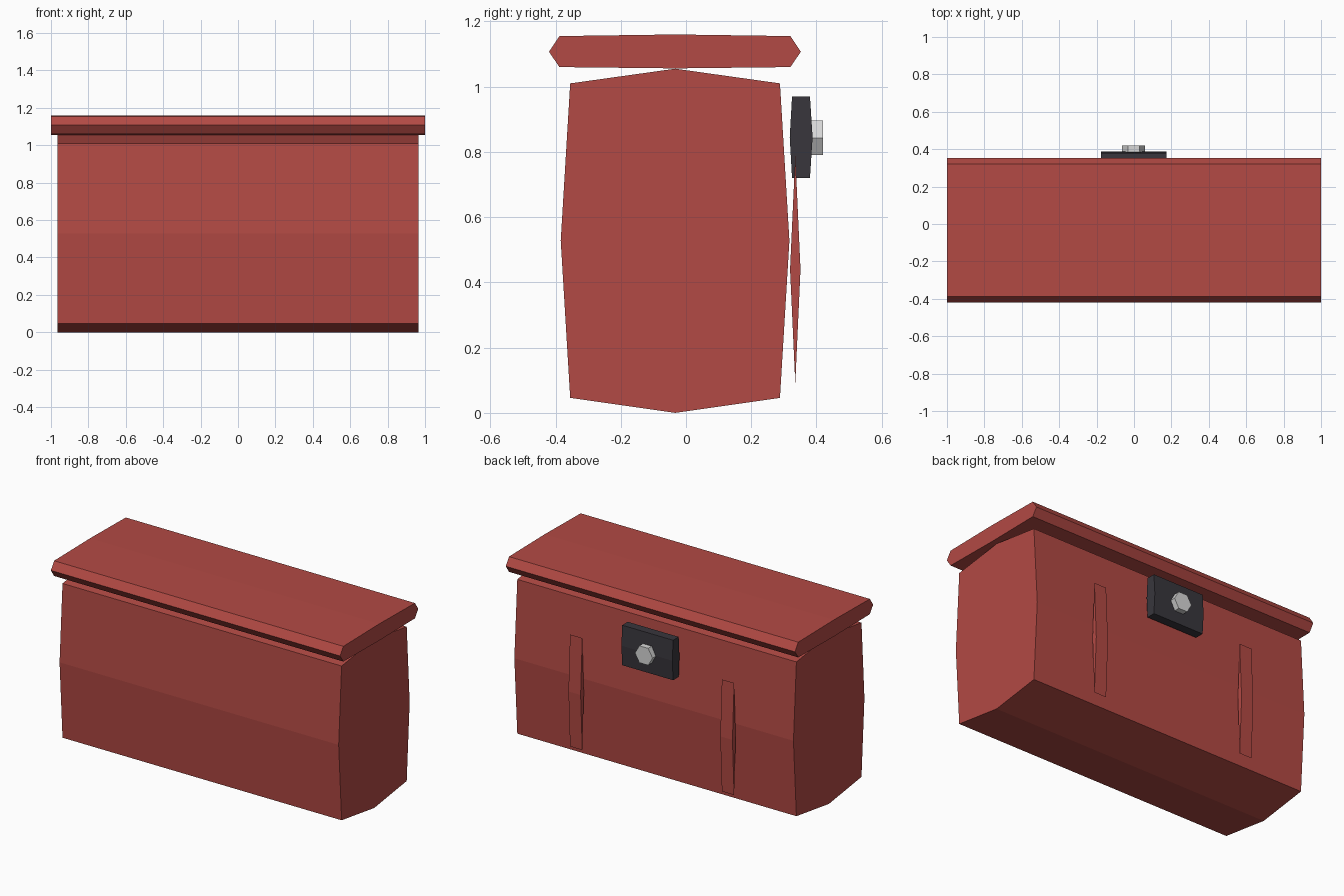
import bpy, bmesh, math

if "Cube" in bpy.data.objects:
    bpy.data.objects.remove(bpy.data.objects["Cube"])


def material(name, rgb):
    m = bpy.data.materials.new(name)
    m.diffuse_color = (*rgb, 1.0)
    m.use_nodes = True
    m.node_tree.nodes["Principled BSDF"].inputs["Base Color"].default_value = m.diffuse_color
    return m


RED = material("brick_red", (0.45, 0.068, 0.058))
DARK = material("dark_metal", (0.040, 0.037, 0.046))
STEEL = material("pale_steel", (0.68, 0.68, 0.68))


def prism(name, ring, offset, mat):
    """Close a ring of 3D points into a solid by extruding it along offset."""
    bm = bmesh.new()
    face = bm.faces.new([bm.verts.new(p) for p in ring])
    ext = bmesh.ops.extrude_face_region(bm, geom=[face], use_keep_orig=True)
    moved = [g for g in ext["geom"] if isinstance(g, bmesh.types.BMVert)]
    bmesh.ops.translate(bm, verts=moved, vec=offset)
    bmesh.ops.recalc_face_normals(bm, faces=bm.faces)
    mesh = bpy.data.meshes.new(name)
    bm.to_mesh(mesh)
    bm.free()
    mesh.materials.append(mat)
    obj = bpy.data.objects.new(name, mesh)
    bpy.context.collection.objects.link(obj)
    return obj


def side_profile(name, yz, x0, x1, mat):
    return prism(name, [(x0, y, z) for y, z in yz], (x1 - x0, 0, 0), mat)


# Bulging box body
side_profile("box_body", [(-0.355, 0.046), (-0.033, 0.0), (0.288, 0.046), (0.317, 0.528),
                          (0.288, 1.01), (-0.033, 1.055), (-0.355, 1.01), (-0.384, 0.528)],
             -0.965, 0.965, RED)

# Overhanging lid
side_profile("lid", [(-0.42, 1.107), (-0.388, 1.06), (-0.033, 1.056), (0.32, 1.06),
                     (0.352, 1.107), (0.32, 1.155), (-0.033, 1.16), (-0.388, 1.155)],
             -1.0, 1.0, RED)

# Thin vertical ribs on the back
for side, cx in (("left", 0.525), ("right", -0.525)):
    side_profile("rib_" + side, [(0.335, 0.09), (0.351, 0.44), (0.335, 0.79), (0.319, 0.44)],
                 cx - 0.042, cx + 0.042, RED)

# Latch plate
side_profile("latch_plate", [(0.325, 0.72), (0.38, 0.72), (0.388, 0.845),
                             (0.38, 0.97), (0.325, 0.97), (0.318, 0.845)],
             -0.177, 0.175, DARK)

# Hexagonal bolt head
hexagon = [(-0.002 + 0.061 * math.cos(i * math.pi / 3), 0.38,
            0.843 + 0.061 * math.sin(i * math.pi / 3)) for i in range(6)]
prism("bolt_head", hexagon, (0, 0.04, 0), STEEL)
